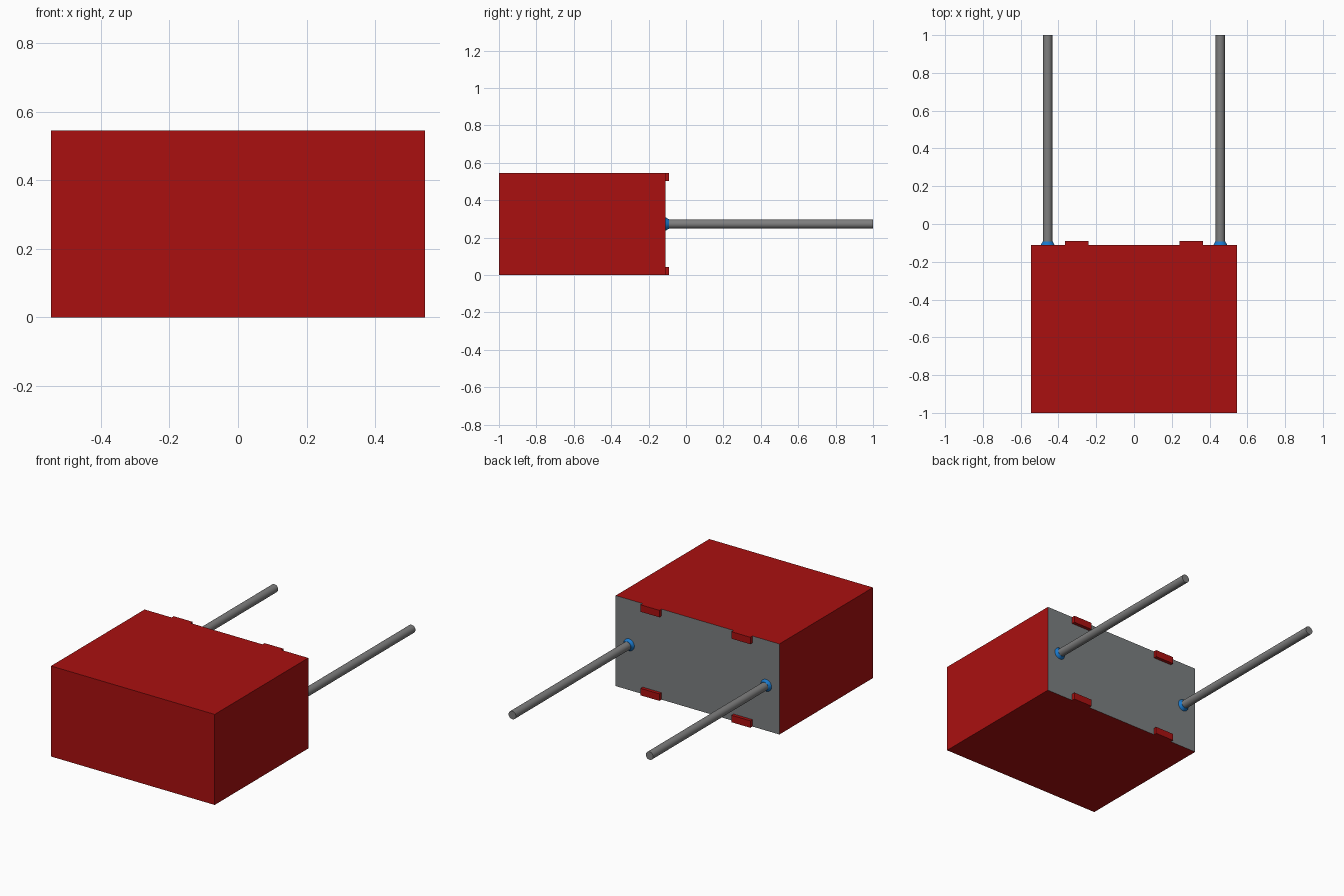
import bpy, bmesh, math
from mathutils import Matrix, Vector

cube = bpy.data.objects.get("Cube")
if cube:
    bpy.data.objects.remove(cube, do_unlink=True)


def material(name, rgb):
    m = bpy.data.materials.new(name)
    m.use_nodes = True
    m.diffuse_color = (*rgb, 1)
    m.node_tree.nodes["Principled BSDF"].inputs["Base Color"].default_value = (*rgb, 1)
    return m


RED = material("case red", (0.4, 0.005, 0.005))
RESIN = material("resin grey", (0.20, 0.215, 0.22))
METAL = material("lead grey", (0.21, 0.21, 0.21))
BLUE = material("collar blue", (0.01, 0.19, 0.60))


def finish(name, bm, *mats):
    mesh = bpy.data.meshes.new(name)
    bm.to_mesh(mesh)
    bm.free()
    obj = bpy.data.objects.new(name, mesh)
    bpy.context.collection.objects.link(obj)
    for m in mats:
        mesh.materials.append(m)
    return obj


def box(name, lo, hi, *mats):
    lo, hi = Vector(lo), Vector(hi)
    bm = bmesh.new()
    bmesh.ops.create_cube(bm, size=1, matrix=Matrix.Translation((lo + hi) / 2)
                          @ Matrix.Diagonal((*(hi - lo), 1)))
    if len(mats) > 1:  # the rear face takes the second colour
        for f in bm.faces:
            f.material_index = int(f.normal.y > 0.9)
    return finish(name, bm, *mats)


def rod(name, x, y0, y1, r0, r1, mat):
    bm = bmesh.new()
    place = Matrix.Translation((x, (y0 + y1) / 2, H / 2)) @ Matrix.Rotation(-math.pi / 2, 4, "X")
    bmesh.ops.create_cone(bm, cap_ends=True, segments=32, radius1=r0, radius2=r1,
                          depth=y1 - y0, matrix=place)
    obj = finish(name, bm, mat)
    bpy.ops.object.select_all(action="DESELECT")
    obj.select_set(True)
    bpy.context.view_layer.objects.active = obj
    bpy.ops.object.shade_smooth_by_angle(angle=math.radians(35))


W, H, BACK = 0.545, 0.545, -0.11

# Case with a resin-filled rear opening
box("case", (-W, -1, 0), (W, BACK, H), RED, RESIN)

for side, s in (("left", 1), ("right", -1)):
    # Standoff tabs along the upper and lower rear edges
    xs = sorted((s * 0.24, s * 0.365))
    for level, z in (("lower", 0), ("upper", H - 0.042)):
        box(f"{side}_{level}_tab", (xs[0], BACK - 0.02, z), (xs[1], -0.09, z + 0.042), RED)
    # Wire lead and its tapered collar
    rod(f"{side}_lead", s * 0.457, BACK - 0.02, 1, 0.0245, 0.0245, METAL)
    rod(f"{side}_collar", s * 0.457, BACK, -0.092, 0.036, 0.026, BLUE)
